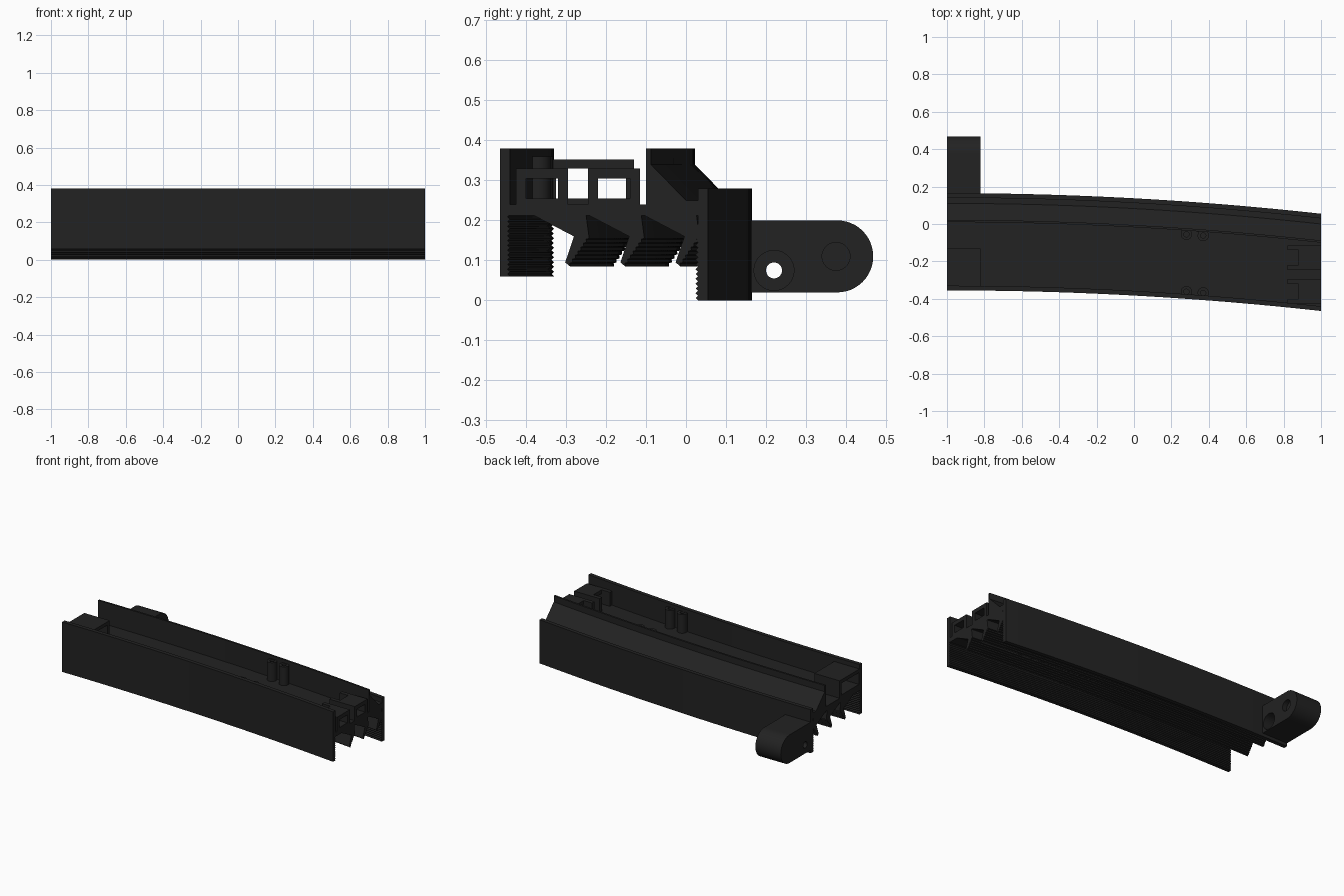
import bpy
import bmesh
import math
from mathutils import Vector, Matrix

if "Cube" in bpy.data.objects:
    bpy.data.objects.remove(bpy.data.objects["Cube"], do_unlink=True)

black = bpy.data.materials.new("matte_black")
black.use_nodes = True
black.diffuse_color = (0.016, 0.016, 0.016, 1)
black.node_tree.nodes["Principled BSDF"].inputs["Base Color"].default_value = black.diffuse_color


def finish(bm, name):
    bmesh.ops.recalc_face_normals(bm, faces=bm.faces)
    mesh = bpy.data.meshes.new(name)
    bm.to_mesh(mesh)
    bm.free()
    mesh.materials.append(black)
    obj = bpy.data.objects.new(name, mesh)
    bpy.context.collection.objects.link(obj)
    return obj


def bend(x):
    """Sideways offset of the section along the gently curved length."""
    return 0.11 * (1 - ((x + 1) / 2) ** 2)


def sweep(name, profile, x0=-1.0, x1=1.0, steps=24, curved=True):
    """Carry a (y, z) section along x."""
    bm = bmesh.new()
    rings = []
    for i in range(steps + 1):
        x = x0 + (x1 - x0) * i / steps
        dy = bend(x) if curved else 0
        rings.append([bm.verts.new((x, y + dy, z)) for y, z in profile])
    for a, b in zip(rings, rings[1:]):
        for i in range(len(a)):
            j = (i + 1) % len(a)
            bm.faces.new((a[i], a[j], b[j], b[i]))
    bm.faces.new(rings[0])
    bm.faces.new(rings[-1])
    return finish(bm, name)


def ridges(a, b, teeth, depth):
    """Sawtooth points from a to b, biting to the right of the direction."""
    a, b = Vector(a), Vector(b)
    d = b - a
    side = Vector((d.y, -d.x)).normalized() * depth
    points = []
    for i in range(teeth):
        points += [a + d * (i / teeth), a + d * ((i + 0.5) / teeth) + side]
    return points + [b]


def box(name, lo, hi):
    bm = bmesh.new()
    bmesh.ops.create_cube(bm, size=1)
    for v in bm.verts:
        v.co = [l + (h - l) * (c + 0.5) for l, h, c in zip(lo, hi, v.co)]
    return finish(bm, name)


def cylinder(name, centre, radius, length, axis="Z"):
    bm = bmesh.new()
    turn = Matrix.Rotation(math.pi / 2, 4, "Y") if axis == "X" else Matrix()
    bmesh.ops.create_cone(bm, cap_ends=True, segments=32, radius1=radius, radius2=radius,
                          depth=length, matrix=Matrix.Translation(centre) @ turn)
    return finish(bm, name)


def cut(target, cutter):
    mod = target.modifiers.new("cut", "BOOLEAN")
    mod.object = cutter
    mod.solver = "EXACT"
    cutter.hide_render = True
    cutter.hide_viewport = True


# Outer walls with ridged inner faces
sweep("front_wall", [(-0.465, 0.38), (-0.465, 0.06)]
      + ridges((-0.44, 0.06), (-0.44, 0.215), 13, -0.006) + [(-0.44, 0.38)])
sweep("back_wall", [(0.055, 0), (0.055, 0.28), (0.03, 0.28)]
      + ridges((0.03, 0.18), (0.03, 0), 15, 0.006))

# Floor, and the upright lip with its sloping shoulder
sweep("floor", [(-0.45, 0.212), (0.04, 0.212), (0.04, 0.24), (-0.45, 0.24)])
sweep("back_lip", [(-0.1, 0.23), (-0.1, 0.38), (-0.088, 0.38), (-0.088, 0.34),
                   (0.0, 0.25), (0.04, 0.25), (0.04, 0.23)])

# Hooked vanes under the floor
for i in range(3):
    s = 0.138 * i
    vane = [(-0.385 + s, 0.215), (-0.28 + s, 0.16), (-0.302 + s, 0.095)]
    vane += ridges((-0.29 + s, 0.085), (-0.242 + s, 0.155), 7, -0.005)
    vane += [(-0.25 + s, 0.215)]
    sweep("vane_%d" % (i + 1), vane)

# Two open sockets at the left end, with long cheeks
for i, y0 in enumerate((-0.425, -0.245)):
    y1 = y0 + 0.13
    n = "socket_%d_" % (i + 1)
    box(n + "roof", (0.88, y0, 0.305), (1, y1, 0.33))
    box(n + "base", (0.88, y0, 0.235), (1, y1, 0.255))
    for side, y in (("front_cheek", y0), ("back_cheek", y1 - 0.025)):
        box(n + side, (0.82, y, 0.235), (1, y + 0.025, 0.33))

# Wide open socket at the right end
box("wide_socket_roof", (-1, -0.345, 0.33), (-0.82, -0.13, 0.352))
box("wide_socket_base", (-1, -0.345, 0.235), (-0.82, -0.13, 0.255))
for side, y in (("front", -0.345), ("back", -0.15)):
    box("wide_socket_%s_cheek" % side, (-1, y, 0.235), (-0.82, y + 0.02, 0.352))

# Screw posts standing against the walls
for x in (0.28, 0.37):
    for side, y, wall in (("front", -0.427, -0.45), ("back", -0.12, -0.09)):
        yc, yw = y + bend(x), wall + bend(x)
        post = cylinder(side + "_screw_post", (x, yc, 0.297), 0.03, 0.126)
        cut(post, cylinder("post_hole_cutter", (x, yc, 0.36), 0.014, 0.06))
        if side == "back":
            box("back_post_web", (x - 0.03, yc + 0.018, 0.235), (x + 0.03, yw, 0.355))

# Rounded hinge lug at the right end
lug_profile = [(0.15, 0.02)]
for i in range(25):
    t = -math.pi / 2 + math.pi * i / 24
    lug_profile.append((0.378 + 0.09 * math.cos(t), 0.11 + 0.09 * math.sin(t)))
lug_profile.append((0.15, 0.2))
lug = sweep("hinge_lug", lug_profile, -1, -0.82, 1, False)
cut(lug, cylinder("bolt_hole_cutter", (-0.9, 0.22, 0.075), 0.02, 0.4, "X"))
cut(lug, cylinder("counterbore_cutter", (-0.82, 0.22, 0.075), 0.05, 0.14, "X"))
cut(lug, cylinder("pin_recess_cutter", (-0.82, 0.375, 0.11), 0.035, 0.06, "X"))

# Smooth the rounded parts, keeping hard edges
for obj in bpy.context.collection.objects:
    if obj.type == "MESH" and ("lug" in obj.name or "screw_post" in obj.name):
        bpy.ops.object.select_all(action="DESELECT")
        obj.select_set(True)
        bpy.context.view_layer.objects.active = obj
        bpy.ops.object.shade_smooth_by_angle(angle=math.radians(30))
